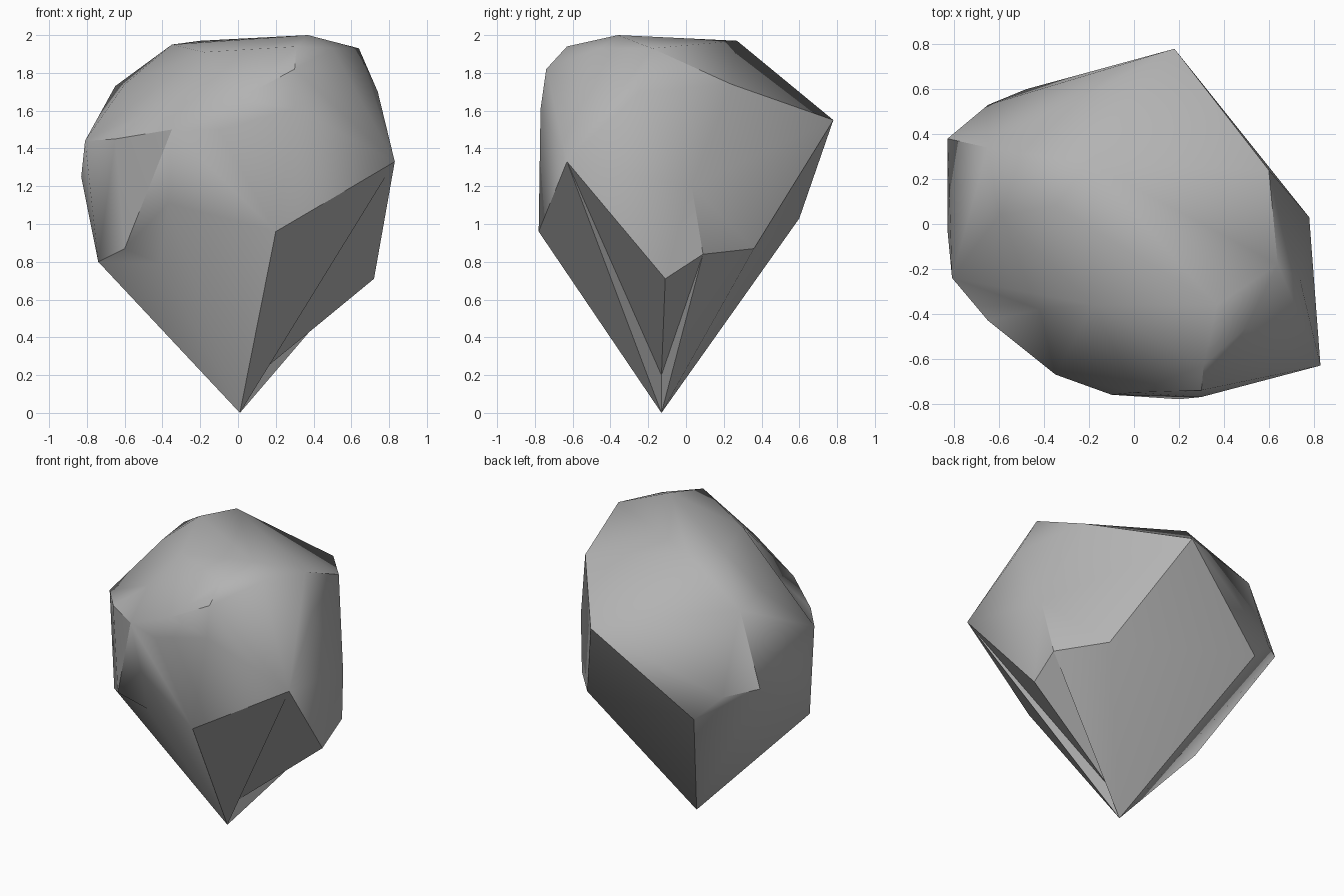
import bpy
import bmesh
from math import radians
from mathutils import Vector
from mathutils.geometry import intersect_point_line

# Remove the default object
default_cube = bpy.data.objects.get("Cube")
if default_cube:
    bpy.data.objects.remove(default_cube, do_unlink=True)

# Stone material
stone = bpy.data.materials.new("grey_stone")
stone.use_nodes = True
colour = (0.45, 0.45, 0.45, 1.0)
stone.diffuse_color = colour
stone.node_tree.nodes["Principled BSDF"].inputs["Base Color"].default_value = colour

# Corners of the boulder, grouped by region
corners = {
    "pointed_foot": [(.01, -.13, 0)],
    "left_underside": [(.72, -.11, .71), (.73, .09, .84), (.5, .36, .87)],
    "left_flank": [(.83, -.63, 1.33), (.74, -.25, 1.7), (.78, .03, 1.2), (.6, .24, 1.74)],
    "rear_ridge": [(.18, .78, 1.55), (.23, .6, 1.33), (-.48, .6, 1.03), (-.65, .53, 1.2)],
    "right_flank": [(-.83, .38, 1.25), (-.65, .34, 1.73), (-.83, -.03, 1.25),
                    (-.81, -.24, 1.44), (-.6, .04, 1.74), (-.74, -.29, .8)],
    "right_underside": [(-.6, -.45, .87)],
    "front_face": [(.2, -.78, .96), (-.35, -.67, 1.5), (-.65, -.43, 1.45),
                   (-.1, -.76, 1.5), (.3, -.77, 1.61)],
    "crown": [(.64, -.18, 1.93), (.5, -.46, 1.93), (.31, -.63, 1.94), (.37, -.36, 2),
              (.3, -.74, 1.82), (0, -.75, 1.66), (-.18, -.36, 1.91), (-.35, .08, 1.95),
              (-.2, .27, 1.97)],
}

# Hollows: a spot on the ridge to break, and where its middle is pressed to
hollows = {
    "foot": [(.37, -.12, .36), (.1, -.13, .2)],
    "front_underside": [(-.2, -.61, .92), (-.37, -.53, 1.11)],
    "right_underside": [(-.3, -.29, .43), (-.41, -.4, .79)],
    "right_shoulder": [(-.42, -.38, 1.66), (-.42, -.38, 1.63)],
}

centre = Vector((0, 0, 1.2))


def stone_skin(points, centre, squash):
    """Wrap the points in a skin that may be slightly hollow in places.

    The hull is made with the distances from the centre evened out, so nearly
    flat corners stay on it; every corner then returns to its true distance.
    """
    bm = bmesh.new()
    home = bm.verts.layers.float_vector.new("home")
    for point in points:
        offset = Vector(point) - centre
        vert = bm.verts.new(offset.normalized() * offset.length ** squash)
        vert[home] = point
    bmesh.ops.convex_hull(bm, input=bm.verts[:])
    loose = [v for v in bm.verts if not v.link_faces]
    bmesh.ops.delete(bm, geom=loose, context="VERTS")
    for vert in bm.verts:
        vert.co = vert[home]
    bm.verts.layers.float_vector.remove(home)
    return bm


def press_in(bm, spot, target):
    """Split the edge nearest to the spot and move its middle to the target."""
    spot = Vector(spot)

    def distance(edge):
        start, end = (v.co for v in edge.verts)
        along = intersect_point_line(spot, start, end)[1]
        return (start.lerp(end, min(max(along, 0), 1)) - spot).length

    edge = min(bm.edges, key=distance)
    faces = list(edge.link_faces)
    opposite = [next(v for v in f.verts if v not in edge.verts) for f in faces]
    middle = bmesh.utils.edge_split(edge, edge.verts[0], .5)[1]
    for face, corner in zip(faces, opposite):
        bmesh.utils.face_split(face, middle, corner)
    middle.co = target


# Boulder
points = [point for region in corners.values() for point in region]
bm = stone_skin(points, centre, squash=.85)
for spot, target in hollows.values():
    press_in(bm, spot, target)
bmesh.ops.recalc_face_normals(bm, faces=bm.faces[:])

mesh = bpy.data.meshes.new("boulder")
bm.to_mesh(mesh)
bm.free()
mesh.materials.append(stone)
boulder = bpy.data.objects.new("boulder", mesh)
bpy.context.collection.objects.link(boulder)

# Soft shading across shallow angles, hard edges elsewhere
bpy.ops.object.select_all(action="DESELECT")
boulder.select_set(True)
bpy.context.view_layer.objects.active = boulder
bpy.ops.object.shade_smooth_by_angle(angle=radians(38))
